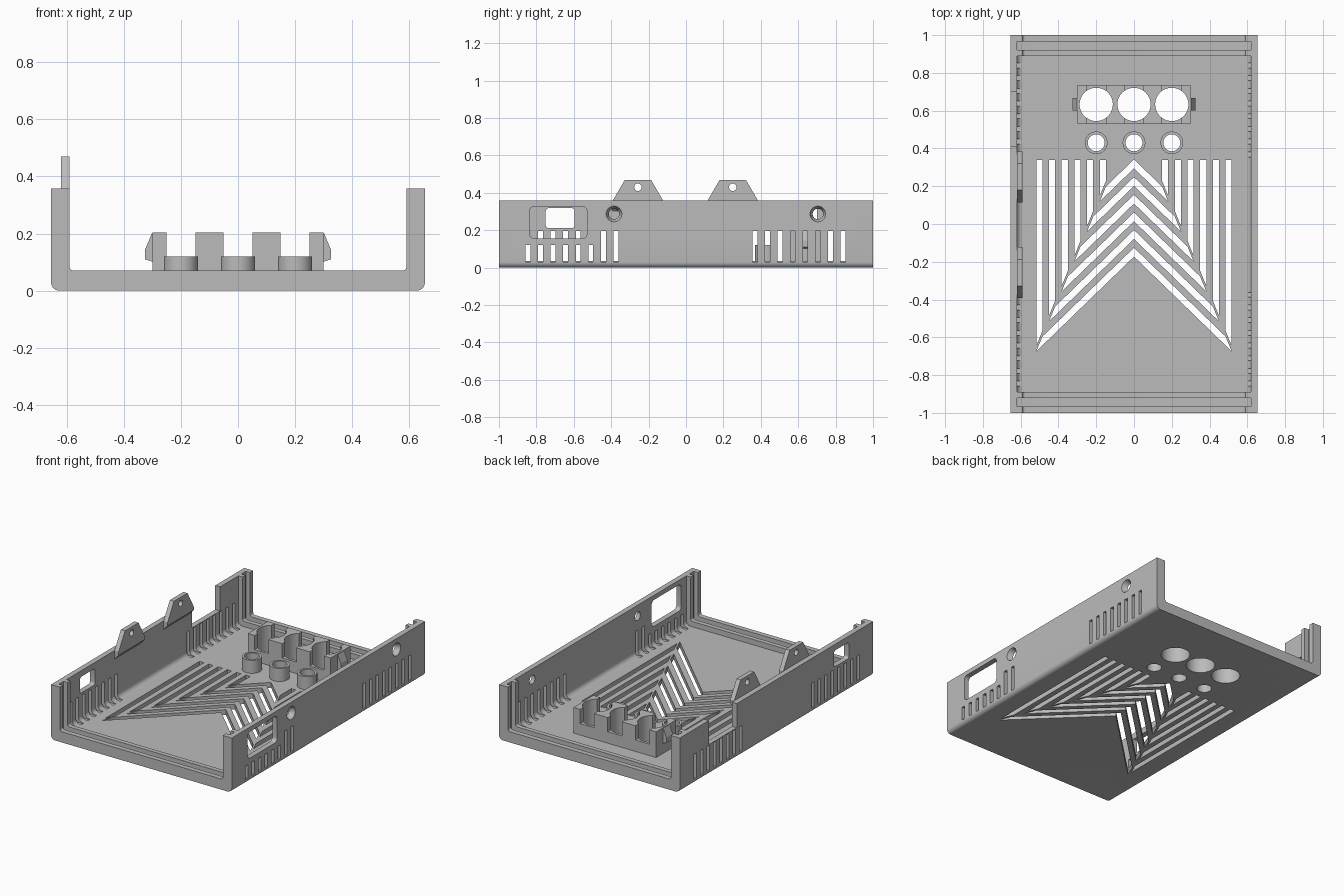
import bpy, bmesh
from math import cos, sin, pi, radians
from mathutils import Vector

cube = bpy.data.objects.get("Cube")
if cube:
    bpy.data.objects.remove(cube, do_unlink=True)

grey = bpy.data.materials.new("plain grey")
grey.use_nodes = True
COLOUR = (0.5, 0.5, 0.5, 1)
grey.diffuse_color = COLOUR
grey.node_tree.nodes["Principled BSDF"].inputs["Base Color"].default_value = COLOUR


def place(axis, a, b, h):
    """Map profile coordinates a, b and height h to model space."""
    return {"x": Vector((h, a, b)), "y": Vector((a, h, b)), "z": Vector((a, b, h))}[axis]


def prism(bm, axis, profile, lo, hi, profile_hi=None):
    low = [bm.verts.new(place(axis, a, b, lo)) for a, b in profile]
    high = [bm.verts.new(place(axis, a, b, hi)) for a, b in (profile_hi or profile)]
    bm.faces.new(low)
    bm.faces.new(high[::-1])
    for i in range(len(low)):
        j = (i + 1) % len(low)
        bm.faces.new((low[i], high[i], high[j], low[j]))


def rect(a0, a1, b0, b1):
    return [(a0, b0), (a1, b0), (a1, b1), (a0, b1)]


def arc(a, b, r, start=0, end=360, steps=40):
    n = steps if end - start == 360 else steps + 1
    return [(a + r * cos(radians(start + (end - start) * i / steps)),
             b + r * sin(radians(start + (end - start) * i / steps))) for i in range(n)]


def round_rect(a0, a1, b0, b1, r):
    return (arc(a0 + r, b0 + r, r, 180, 270, 6) + arc(a1 - r, b0 + r, r, 270, 360, 6)
            + arc(a1 - r, b1 - r, r, 0, 90, 6) + arc(a0 + r, b1 - r, r, 90, 180, 6))


def cavity(half, floor, r):
    """Open-topped inside profile with rounded lower corners."""
    return (arc(-half + r, floor + r, r, 180, 270, 8) + arc(half - r, floor + r, r, 270, 360, 8)
            + [(half, 0.6), (-half, 0.6)])


def finish(bm, name):
    bmesh.ops.recalc_face_normals(bm, faces=bm.faces)
    mesh = bpy.data.meshes.new(name)
    bm.to_mesh(mesh)
    bm.free()
    mesh.materials.append(grey)
    obj = bpy.data.objects.new(name, mesh)
    bpy.context.collection.objects.link(obj)
    return obj


def cut(obj, bm):
    cutter = finish(bm, "cutter")
    cutter.hide_render = True
    mod = obj.modifiers.new("cut", "BOOLEAN")
    mod.operation, mod.solver, mod.object = "DIFFERENCE", "EXACT", cutter
    bpy.context.view_layer.objects.active = obj
    bpy.ops.object.modifier_apply(modifier=mod.name)
    bpy.data.objects.remove(cutter, do_unlink=True)


def smooth(obj):
    bpy.ops.object.select_all(action="DESELECT")
    obj.select_set(True)
    bpy.context.view_layer.objects.active = obj
    bpy.ops.object.shade_smooth_by_angle(angle=radians(25))


W, H, FLOOR, INNER = 0.655, 0.358, 0.035, 0.62
HOLES = (-0.2, 0, 0.2)

# Tray body: thick U profile, thinned in the middle and grooved at each end
bm = bmesh.new()
outer = arc(-W + 0.03, 0.03, 0.03, 180, 270, 8) + arc(W - 0.03, 0.03, 0.03, 270, 360, 8)
inner = cavity(0.59, 0.07, 0.015)[:-2]
prism(bm, "y", outer + [(W, H), (0.59, H)] + inner[::-1] + [(-0.59, H), (-W, H)], -1, 1)
tray = finish(bm, "tray")
bm = bmesh.new()
prism(bm, "y", cavity(INNER, FLOOR, 0.03), -0.89, 0.89)
for s in (-1, 1):
    prism(bm, "y", cavity(INNER, FLOOR, 0.004), *sorted((s * 0.92, s * 0.967)))
cut(tray, bm)

# Openings through the walls and floor
bm = bmesh.new()
for s in (-1, 1):
    for i in range(8):
        for y in (-0.845 + i * 0.0672, 0.369 + i * 0.0672):
            top = 0.12 if s > 0 and y < -0.48 else 0.195
            prism(bm, "x", rect(y - 0.013, y + 0.013, 0.03, top), *sorted((s * 0.582, s * 0.7)))
prism(bm, "x", round_rect(-0.835, -0.53, 0.155, 0.328, 0.025), 0.6, 0.7)
prism(bm, "x", round_rect(-0.75, -0.595, 0.212, 0.318, 0.015), -0.7, -0.6)
prism(bm, "x", rect(0.41, 0.70, 0.2, 0.5), -0.7, -0.57)
for y in (-0.385, 0.705):
    prism(bm, "x", arc(y, 0.287, 0.02), 0.6, 0.66, arc(y, 0.287, 0.044))
for x in HOLES:
    prism(bm, "z", arc(x, 0.633, 0.088), -0.1, 0.1)
    prism(bm, "z", arc(x, 0.43, 0.045), -0.1, 0.1)
# Chevron slots with matching straight slots beside them
for k in range(6):
    centre = 0.165 + 0.0672 * k
    low = 0.295 - 0.0935 * k
    xo, xi = centre + 0.016, centre - 0.016
    yo, yi = low - xo * 0.97, low + 0.047 - xi * 0.97
    prism(bm, "z", [(0, low), (xo, yo), (xi, yi), (0, low + 0.047),
                    (-xi, yi), (-xo, yo)], -0.1, 0.1)
    for s in (-1, 1):
        prism(bm, "z", [(s * xo, yo + 0.03), (s * xo, 0.34),
                        (s * xi, 0.34), (s * xi, yi + 0.03)], -0.1, 0.1)
cut(tray, bm)
smooth(tray)

# Ring bosses on the floor
for i, x in enumerate(HOLES):
    bm = bmesh.new()
    prism(bm, "z", arc(x, 0.43, 0.06), FLOOR - 0.005, 0.12)
    boss = finish(bm, f"ring_boss_{i + 1}")
    bm = bmesh.new()
    prism(bm, "z", arc(x, 0.43, 0.045), -0.1, 0.3)
    cut(boss, bm)
    smooth(boss)

# Holder block with round bores and notched front and back
bm = bmesh.new()
prism(bm, "z", rect(-0.3, 0.3, 0.53, 0.737), FLOOR - 0.005, 0.203)
holder = finish(bm, "holder_block")
for step in ("bore", "notch"):
    bm = bmesh.new()
    for x in HOLES:
        if step == "bore":
            prism(bm, "z", arc(x, 0.633, 0.088), -0.1, 0.3)
        else:
            prism(bm, "y", rect(x - 0.051, x + 0.051, 0.11, 0.3), 0.4, 0.9)
    cut(holder, bm)
smooth(holder)

# Snap catches on the ends of the holder
for s, side in ((1, "left"), (-1, "right")):
    bm = bmesh.new()
    prism(bm, "y", [(s * 0.295, 0.2), (s * 0.302, 0.2), (s * 0.325, 0.145),
                    (s * 0.325, 0.11), (s * 0.295, 0.1)], 0.6, 0.668)
    finish(bm, f"snap_catch_{side}")

# Mounting tabs with sloped undersides against the wall
for y, name in ((-0.257, "front_tab"), (0.25, "back_tab")):
    bm = bmesh.new()
    prism(bm, "x", [(y - 0.135, H), (y + 0.135, H), (y + 0.07, 0.47), (y - 0.07, 0.47)],
          -INNER, -0.59)
    tab = finish(bm, name)
    bm = bmesh.new()
    prism(bm, "x", arc(y, 0.43, 0.02, steps=24), -0.7, -0.5)
    cut(tab, bm)
    smooth(tab)
    bm = bmesh.new()
    prism(bm, "y", [(-INNER - 0.002, H), (-0.59, H), (-0.59, 0.335), (-INNER - 0.002, 0.3)],
          y - 0.135, y + 0.135)
    finish(bm, name + "_support")
